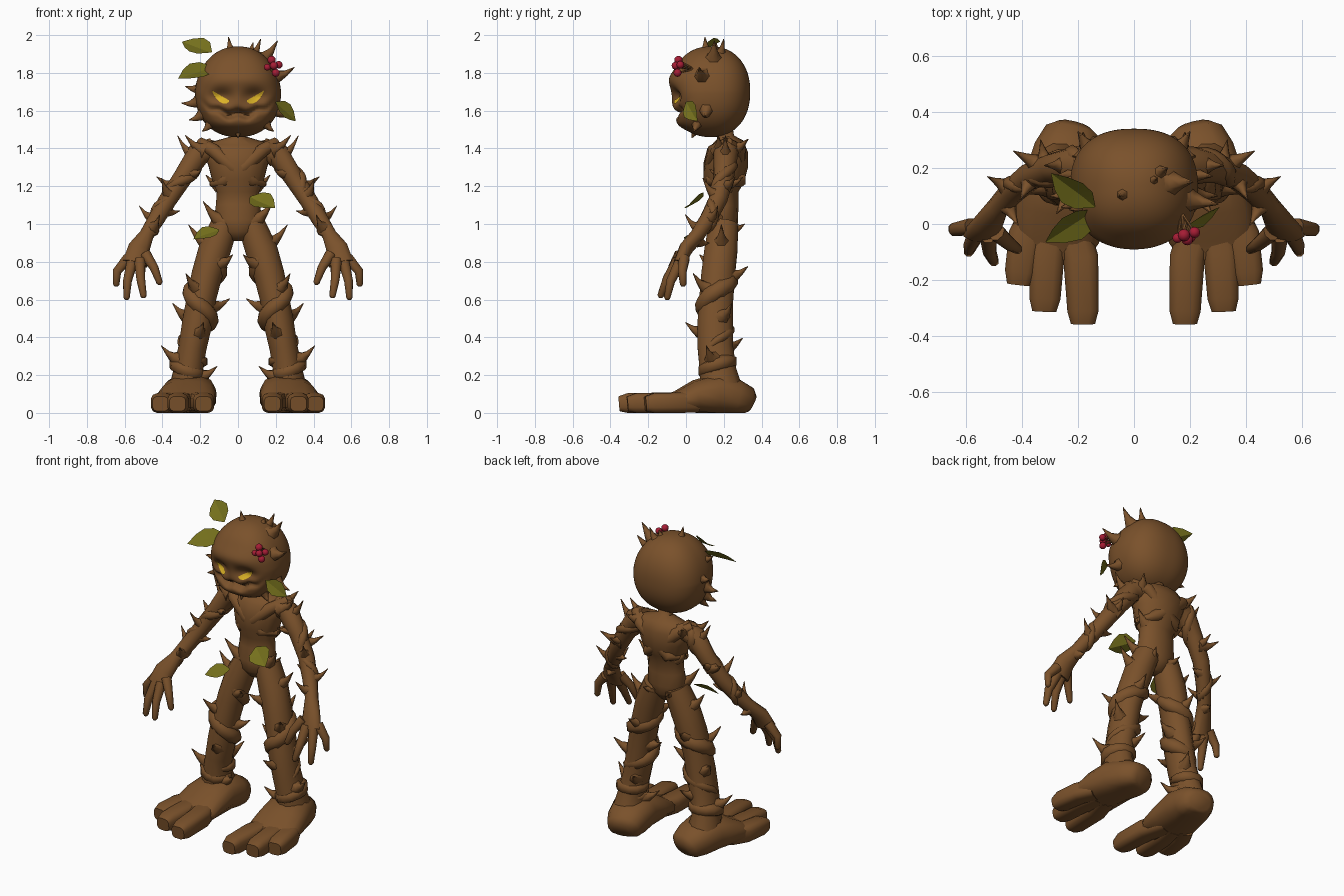
import bpy, bmesh, math
from mathutils import Vector as V
from mathutils.bvhtree import BVHTree

cube = bpy.data.objects.get("Cube")
if cube:
    bpy.data.objects.remove(cube, do_unlink=True)


def material(name, rgb):
    m = bpy.data.materials.new(name)
    m.use_nodes = True
    m.diffuse_color = (*rgb, 1)
    node = next(n for n in m.node_tree.nodes if n.type == 'BSDF_PRINCIPLED')
    node.inputs["Base Color"].default_value = (*rgb, 1)
    node.inputs["Roughness"].default_value = 0.9
    return m


BARK = material("bark brown", (.195, .083, .024))
LEAF = material("leaf green", (.18, .165, .012))
BERRY = material("berry red", (.38, .012, .035))
GLOW = material("eye yellow", (.72, .45, .02))


def finish(name, bm, mat, side=1, angle=65):
    """Turn a bmesh into an object; side -1 mirrors it across x."""
    mesh = bpy.data.meshes.new(name)
    bmesh.ops.recalc_face_normals(bm, faces=bm.faces)
    if side < 0:
        bmesh.ops.scale(bm, vec=(-1, 1, 1), verts=bm.verts)
        bmesh.ops.reverse_faces(bm, faces=bm.faces)
    bm.to_mesh(mesh)
    mesh.materials.append(mat)
    ob = bpy.data.objects.new(name, mesh)
    bpy.context.collection.objects.link(ob)
    bpy.ops.object.select_all(action='DESELECT')
    ob.select_set(True)
    bpy.context.view_layer.objects.active = ob
    bpy.ops.object.shade_smooth_by_angle(angle=math.radians(angle))


def frame(t, ref):
    u = t.cross(ref).normalized()
    return u, t.cross(u).normalized()


def tube(bm, pts, radii, sides=10, floor=-1, boxy=1):
    """Sweep an elliptical section along a path; radii are numbers or (wide, deep)."""
    pts = [V(p) for p in pts]
    d = (pts[-1] - pts[0]).normalized()
    ref = V((0, 0, 1)) if abs(d.y) > .75 else V((0, 1, 0))
    rings = []
    for i, p in enumerate(pts):
        t = (pts[min(i + 1, len(pts) - 1)] - pts[max(i - 1, 0)]).normalized()
        u, v = frame(t, ref)
        a, b = radii[i] if isinstance(radii[i], tuple) else (radii[i], radii[i])
        ring = []
        for k in range(sides):
            w = math.tau * (k + .5) / sides
            c, s = (math.copysign(abs(f) ** boxy, f) for f in (math.cos(w), math.sin(w)))
            q = p + u * a * c + v * b * s
            q.z = max(q.z, floor)
            ring.append(bm.verts.new(q))
        rings.append(ring)
    for r0, r1 in zip(rings, rings[1:]):
        for k in range(sides):
            n = (k + 1) % sides
            bm.faces.new((r0[k], r0[n], r1[n], r1[k]))
    bm.faces.new(rings[0])
    bm.faces.new(rings[-1])


def thorn(bm, base, tip, r):
    """Thorn with a flared root that hooks upward a little."""
    base, tip = V(base), V(tip)
    sag = V((0, 0, .1 * (tip - base).length))
    tube(bm, [base, base.lerp(tip, .3) - sag, base.lerp(tip, .6) - sag, tip],
         [r * 1.4, r * .85, r * .45, .002], 6)


def around(path, radii, t, ang, out):
    """Point beside a limb at t (0..1), at an angle and a multiple of its radius."""
    f = min(t, .9999) * (len(path) - 1)
    i = int(f)
    a, b = V(path[i]), V(path[i + 1])
    r = [max(q) if isinstance(q, tuple) else q for q in radii[i:i + 2]]
    u, v = frame((b - a).normalized(), V((0, 1, 0)))
    side = u * math.cos(ang) + v * math.sin(ang)
    return a.lerp(b, f - i) + side * (r[0] + (r[1] - r[0]) * (f - i)) * out


def vine(bm, path, radii, t0, t1, turns, start, thick):
    n = int(12 * abs(turns)) + 2
    pts = [around(path, radii, t0 + (t1 - t0) * k / n, start + math.tau * turns * k / n, .68)
           for k in range(n + 1)]
    tube(bm, pts, [thick * (.35 + .65 * min(1, 4 * k / n, 4 * (n - k) / n)) for k in range(n + 1)], 6)


def thorns_along(bm, path, radii, t0, t1, count, length, r):
    for k in range(count):
        t, ang = t0 + (t1 - t0) * k / (count - 1), k * 2.4
        base = around(path, radii, t, ang, .7)
        out = (base - around(path, radii, t, ang, 0)).normalized()
        thorn(bm, base, base + out * length + V((0, 0, length * .6)), r)


# Torso and neck
bm = bmesh.new()
tube(bm, [(0, .2, 1.54), (0, .21, 1.46), (0, .22, 1.43), (0, .22, 1.39), (0, .21, 1.31), (0, .2, 1.23),
          (0, .2, 1.17), (0, .2, 1.1), (0, .19, 1.02), (0, .19, .96), (0, .19, .91)],
     [.042, .045, (.15, .085), (.19, .108), (.16, .118), (.14, .108), (.115, .078), (.12, .078),
      (.13, .085), (.1, .08), (.04, .04)], 14)
finish("torso", bm, BARK)

# Limbs, mirrored
arm = [(.13, .22, 1.4), (.21, .21, 1.37), (.29, .2, 1.25), (.37, .17, 1.13), (.43, .12, 1.03),
       (.485, .06, .94), (.525, 0, .87), (.545, -.035, .79)]
arm_r = [.06, .066, .054, .05, .046, .04, (.06, .038), (.07, .032)]
leg = [(.07, .2, 1), (.125, .185, .86), (.165, .17, .73), (.195, .16, .6), (.215, .155, .48),
       (.24, .155, .35), (.265, .17, .22), (.265, .19, .1)]
leg_r = [(.075, .08), (.088, .09), (.084, .092), (.08, .093), (.083, .097), (.077, .097), (.08, .1), (.11, .12)]
fingers = [((.49, -.03, .84), (.445, -.07, .77), (.415, -.09, .69)),
           ((.52, -.04, .81), (.515, -.1, .71), (.5, -.135, .62)),
           ((.56, -.03, .8), (.585, -.08, .7), (.59, -.1, .61)),
           ((.58, -.01, .82), (.64, -.02, .75), (.645, -.015, .68))]
toes = [((.23, .02, .056), (.19, -.12, .054), (.182, -.31, .052), (.182, -.355, .048)),
        ((.29, .02, .056), (.31, -.1, .054), (.318, -.265, .052), (.32, -.31, .048)),
        ((.34, .05, .056), (.385, -.04, .054), (.405, -.17, .052), (.41, -.215, .048))]
for s, word in ((1, "left"), (-1, "right")):
    bm = bmesh.new()
    tube(bm, arm, arm_r)
    vine(bm, arm, arm_r, .02, .42, 1.2 * s, 1, .03)
    vine(bm, arm, arm_r, .42, .72, -1, 2, .025)
    thorns_along(bm, arm, arm_r, .16, .74, 8, .075, .024)
    for base, tip in (((.18, .18, 1.39), (.28, .17, 1.47)), ((.15, .25, 1.4), (.2, .33, 1.45)),
                      ((.32, .2, 1.2), (.43, .26, 1.25))):
        thorn(bm, base, tip, .038)
    finish(word + "_arm", bm, BARK, s)

    bm = bmesh.new()
    for f in fingers:
        tube(bm, [*f, V(f[-1]) - V((0, 0, .012))], [.032, .025, .018, .009], 8)
    finish(word + "_fingers", bm, BARK, s)

    bm = bmesh.new()
    tube(bm, leg, leg_r, 12)
    thorns_along(bm, leg, leg_r, .12, .88, 10, .095, .034)
    finish(word + "_leg", bm, BARK, s)

    bm = bmesh.new()
    vine(bm, leg, leg_r, .12, .72, 2, .5, .048)
    vine(bm, leg, leg_r, .77, .88, 1.3, 2, .042)
    finish(word + "_leg_vines", bm, BARK, s)

    bm = bmesh.new()
    tube(bm, [(.215, .345, .05), (.22, .325, .06), (.235, .26, .08), (.255, .16, .1), (.27, .05, .085),
              (.28, -.05, .06), (.285, -.12, .05)],
         [(.065, .05), (.1, .08), (.125, .1), (.14, .11), (.155, .088), (.16, .056), (.12, .04)], 14, 0, .85)
    finish(word + "_foot", bm, BARK, s)

    bm = bmesh.new()
    for toe in toes:
        tube(bm, toe, [(.06, .055), (.064, .055), (.057, .053), (.044, .04)], 12, 0, .6)
    finish(word + "_toes", bm, BARK, s)

# Sunken vines crossing the chest and back, hip thorns
bm = bmesh.new()
for s in (1, -1):
    for y0, y1 in ((.15, .13), (.28, .275)):
        tube(bm, [(.2 * s, .22, 1.43), (.13 * s, y0, 1.39), (.03 * s, y1, 1.3), (-.07 * s, y1 + .01, 1.23),
                  (-.14 * s, .2, 1.21)], [.03, .038, .038, .036, .015], 8)
    thorn(bm, (.09 * s, .17, 1.02), (.185 * s, .13, 1.12), .04)
    thorn(bm, (.1 * s, .22, 1.2), (.17 * s, .24, 1.26), .03)
    thorn(bm, (.06 * s, .24, .97), (.09 * s, .31, 1.0), .03)
finish("body_vines", bm, BARK)


# Head: rounded block with brow, eye hollows, jagged mouth and jaw
def bump(x, width):
    return math.exp(-(x / width) ** 2)


bm = bmesh.new()
bmesh.ops.create_uvsphere(bm, u_segments=96, v_segments=72, radius=1)
for v in bm.verts:
    d = v.co.normalized()
    flat = (abs(d.x) ** 2.4 + abs(d.y) ** 2.4) ** (1 / 2.4)
    q = d / (flat ** 2.2 + abs(d.z) ** 2.2) ** (1 / 2.2)
    qx = q.x * .228 * (1 - .1 * max(0, q.z))
    x, y, z = abs(qx), .13 + q.y * .21, 1.7 + q.z * .24
    front = min(1, max(0, -d.y * 2.2 - .4))
    zigzag = 1.57 + 1.7 * x * x + .02 * abs((x / .05) % 2 - 1)
    push = (.016 * bump(z - 1.77, .045) * bump(x, .2)
            - .045 * bump(x - .09, .06) * bump(z - 1.675, .04)
            - .05 * bump(z - zigzag, .019) * bump(x / .16, 1) ** (x * 8)
            + .018 * bump(z - 1.525, .035))
    v.co = (qx, y - push * front, z)
skull = BVHTree.FromBMesh(bm)
finish("head", bm, BARK)

bm = bmesh.new()
for tip, r in (((-.05, .1, 1.99), .03), ((.08, .16, 1.96), .03), ((.21, .15, 1.97), .045),
               ((.3, .07, 1.83), .04), ((-.3, .1, 1.64), .036), ((-.28, .15, 1.73), .032),
               ((-.19, .04, 1.49), .03), ((.19, .04, 1.49), .03), ((.3, .1, 1.57), .034),
               ((-.26, .06, 1.55), .034), ((-.23, .05, 1.83), .03),
               ((0, .03, 1.455), .022), ((.12, .2, 1.98), .03)):
    near = skull.find_nearest(V(tip))[0]
    thorn(bm, near.lerp(V((0, .13, 1.7)), .12), tip, r)
finish("head_thorns", bm, BARK)

# Slanted eyes laid on the face
for s, word in ((1, "left"), (-1, "right")):
    bm = bmesh.new()
    rows = []
    for k in range(9):
        f = k / 8
        x, top = .048 + .09 * f, 1.655 + .052 * f
        drop = .036 * math.sin(math.pi * min(1, f + .02)) ** .6 + .001
        row = []
        for j in range(4):
            z = top - drop * j / 3
            hit = skull.ray_cast(V((x, -1, z)), V((0, 1, 0)))[0]
            row.append(bm.verts.new((x, hit.y - .007, z)))
        rows.append(row)
    for a, b in zip(rows, rows[1:]):
        for j in range(3):
            bm.faces.new((a[j], b[j], b[j + 1], a[j + 1]))
    finish(word + "_eye", bm, GLOW, s)


# Folded pointed leaves
def leaf(name, base, tip, facing, width):
    base, tip = V(base), V(tip)
    across = (tip - base).cross(V(facing)).normalized()
    up = across.cross(tip - base).normalized()
    bm = bmesh.new()
    rows = []
    for f, w in ((0, .06), (.25, .85), (.5, 1), (.75, .65), (1, .03)):
        c = base.lerp(tip, f) + up * .015 * math.sin(math.pi * f)
        side = across * width * w / 2
        rows.append([bm.verts.new(p) for p in (c - side, c - up * width * w * .15, c + side)])
    for a, b in zip(rows, rows[1:]):
        for j in (0, 1):
            bm.faces.new((a[j], b[j], b[j + 1], a[j + 1]))
    finish(name, bm, LEAF, angle=20)


leaf("crown_leaf", (-.14, .06, 1.91), (-.295, .18, 1.965), (0, -.72, .69), .125)
leaf("temple_leaf", (-.13, .05, 1.835), (-.315, -.065, 1.77), (0, -.68, .73), .125)
leaf("cheek_leaf", (.2, .0, 1.645), (.305, .06, 1.545), (.4, -.8, .5), .095)
leaf("waist_leaf", (.065, .09, 1.145), (.195, .0, 1.085), (-.02, -.65, .75), .135)
leaf("hip_leaf", (-.1, .06, .97), (-.235, .0, .92), (0, -.65, .75), .095)

# Berry cluster with stems
bm = bmesh.new()
stems = bmesh.new()
for x, y, z, r in ((.178, -.04, 1.868, .022), (.155, -.05, 1.83, .018), (.19, -.055, 1.838, .021),
                   (.216, -.03, 1.843, .02), (.2, -.045, 1.8, .021)):
    made = bmesh.ops.create_uvsphere(bm, u_segments=12, v_segments=8, radius=r)
    bmesh.ops.translate(bm, vec=(x, y, z), verts=made["verts"])
    tube(stems, [(x, y, z), (.17, .04, 1.82)], [.005, .005], 5)
finish("berries", bm, BERRY)
finish("berry_stems", stems, BARK)
